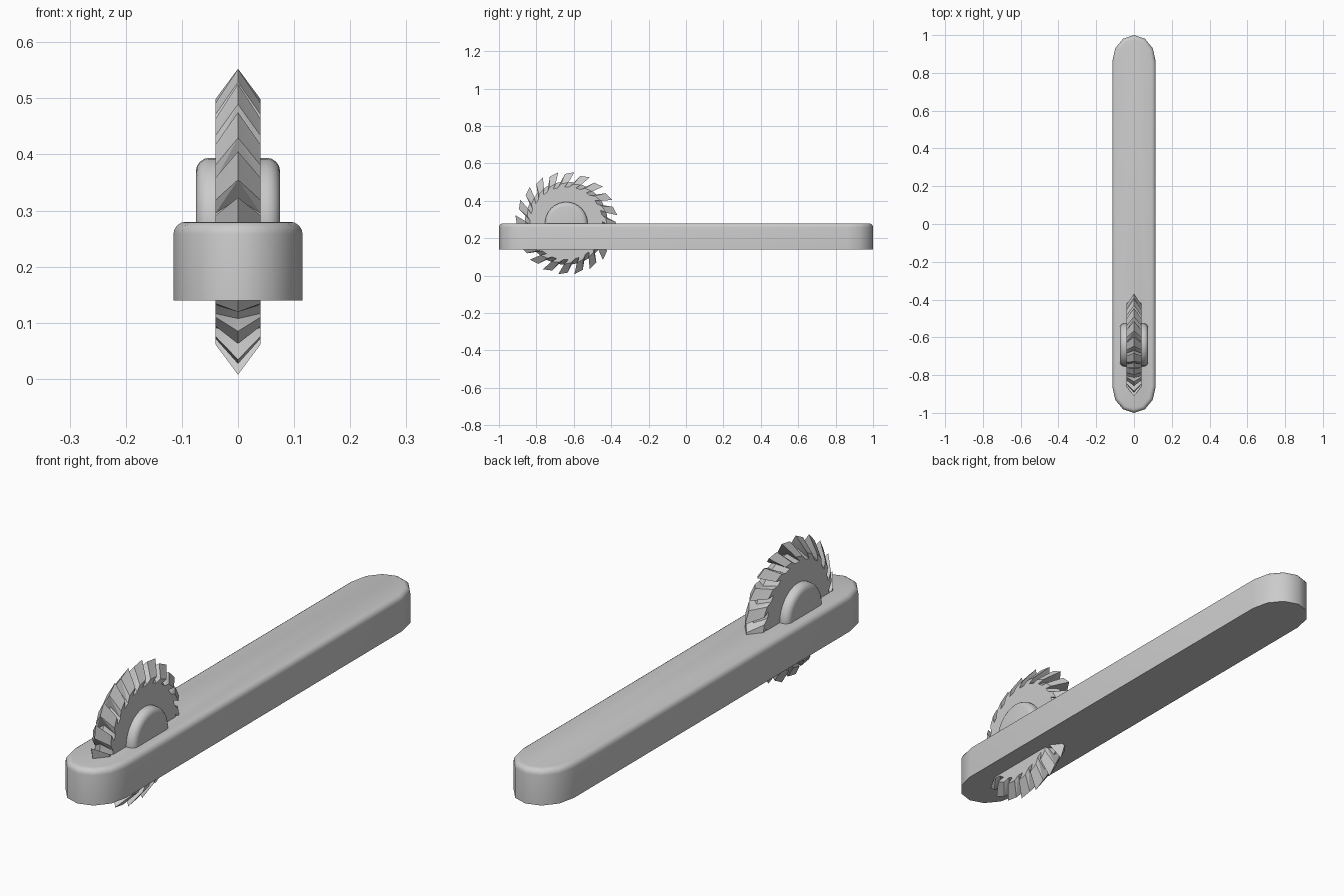
import bpy, bmesh
from math import sin, cos, pi, radians

if "Cube" in bpy.data.objects:
    bpy.data.objects.remove(bpy.data.objects["Cube"])

AXLE_Y, AXLE_Z = -0.64, 0.28


def finish(name, bm, angle):
    bmesh.ops.recalc_face_normals(bm, faces=bm.faces)
    mesh = bpy.data.meshes.new(name)
    bm.to_mesh(mesh)
    bm.free()
    obj = bpy.data.objects.new(name, mesh)
    bpy.context.collection.objects.link(obj)
    bpy.ops.object.select_all(action='DESELECT')
    bpy.context.view_layer.objects.active = obj
    obj.select_set(True)
    bpy.ops.object.shade_smooth_by_angle(angle=radians(angle))
    return obj


def prism(bm, points, offset):
    """Cap a loop of 3D points and extrude it; returns the far cap's edges."""
    near = [bm.verts.new(p) for p in points]
    far = [bm.verts.new([a + b for a, b in zip(p, offset)]) for p in points]
    n = len(points)
    bm.faces.new(near)
    cap = bm.faces.new(far)
    for i in range(n):
        j = (i + 1) % n
        bm.faces.new((near[i], near[j], far[j], far[i]))
    return list(cap.edges)


# Long handle with faceted round ends and a softened top edge
bm = bmesh.new()
outline = []
for end in (0, 1):
    for i in range(7):
        a = pi * (end + i / 6)
        outline.append((0.115 * cos(a), 0.14 * sin(a) + (-0.86 if end else 0.86), 0.14))
top_edges = prism(bm, outline, (0, 0, 0.14))
bmesh.ops.bevel(bm, geom=top_edges, offset=0.022, segments=4,
                profile=0.5, affect='EDGES', clamp_overlap=True)
finish("handle", bm, 40)

# Hub disc on both sides of the wheel
bm = bmesh.new()
circle = [(-0.075, AXLE_Y + 0.114 * cos(2 * pi * i / 32),
           AXLE_Z + 0.114 * sin(2 * pi * i / 32)) for i in range(32)]
prism(bm, circle, (0.15, 0, 0))
rims = [e for e in bm.edges if abs(e.verts[0].co.x - e.verts[1].co.x) < 1e-5]
bmesh.ops.bevel(bm, geom=rims, offset=0.024, segments=4,
                profile=0.5, affect='EDGES', clamp_overlap=True)
finish("hub", bm, 40)

# Toothed wheel: slanted teeth peak at the middle and sweep back to each side
TEETH = 20
# (angle in degrees, middle radius, side radius) for one tooth
TOOTH = [(6, 0.222, 0.195), (0, 0.276, 0.219), (10.5, 0.264, 0.212), (16.5, 0.222, 0.195)]
SWEEP = 6


def tooth_ring(bm, x, column, sweep):
    ring = []
    for k in range(TEETH):
        for t in TOOTH:
            a = radians(9 + 360 / TEETH * k + t[0] + sweep)
            ring.append(bm.verts.new((x, AXLE_Y + t[column] * cos(a),
                                      AXLE_Z + t[column] * sin(a))))
    return ring


bm = bmesh.new()
middle = tooth_ring(bm, 0, 1, 0)
for x in (-0.04, 0.04):
    side = tooth_ring(bm, x, 2, SWEEP)
    for i in range(len(side)):
        j = (i + 1) % len(side)
        bm.faces.new((middle[i], middle[j], side[j]))
        bm.faces.new((middle[i], side[j], side[i]))
    # Flat wheel side as an inner disc joined to the tooth roots
    bm.faces.new(side)
finish("cutting_wheel", bm, 20)
